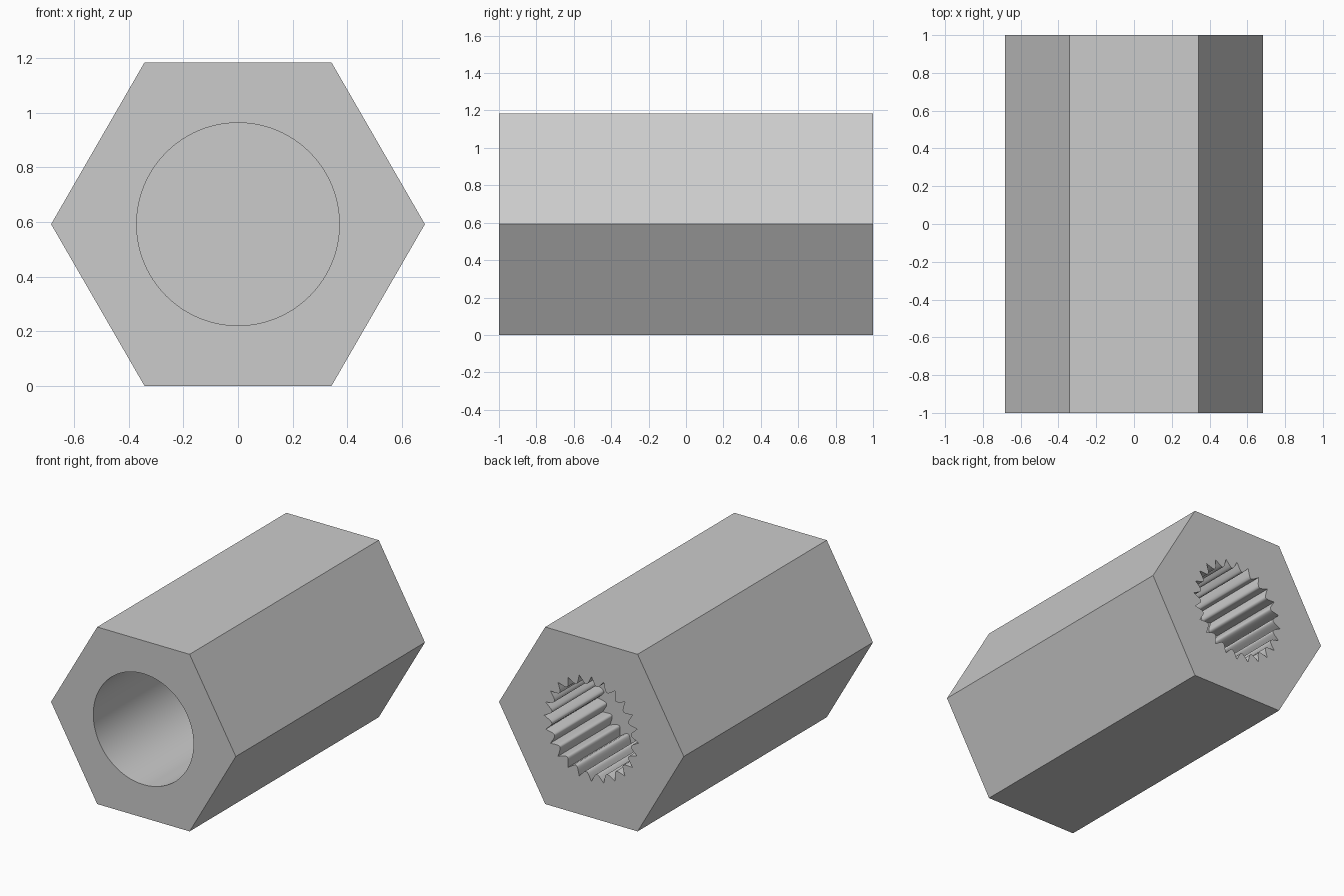
import bpy
import bmesh
from math import sin, cos, pi, radians

cube = bpy.data.objects.get("Cube")
if cube:
    bpy.data.objects.remove(cube, do_unlink=True)

HEX_RADIUS = 0.684
CENTRE_Z = HEX_RADIUS * sin(pi / 3)
BORE_RADIUS, BORE_DEPTH = 0.371, 1.1
GROOVE_RADIUS, RIDGE_RADIUS, SPLINE_DEPTH = 0.35, 0.295, 0.55
TEETH, STEPS = 24, 10

grey = bpy.data.materials.new("plain grey")
grey.use_nodes = True
colour = (0.6, 0.6, 0.6, 1)
grey.diffuse_color = colour
grey.node_tree.nodes["Principled BSDF"].inputs["Base Color"].default_value = colour


def prism(name, radii, y0, y1):
    """Extrude a polar outline along y from y0 to y1."""
    bm = bmesh.new()
    n = len(radii)
    outline = [bm.verts.new((r * cos(2 * pi * i / n), y0, CENTRE_Z + r * sin(2 * pi * i / n)))
               for i, r in enumerate(radii)]
    face = bm.faces.new(outline)
    new = bmesh.ops.extrude_face_region(bm, geom=[face])["geom"]
    moved = [v for v in new if isinstance(v, bmesh.types.BMVert)]
    bmesh.ops.translate(bm, verts=moved, vec=(0, y1 - y0, 0))
    bmesh.ops.recalc_face_normals(bm, faces=bm.faces)
    mesh = bpy.data.meshes.new(name)
    bm.to_mesh(mesh)
    bm.free()
    mesh.materials.append(grey)
    obj = bpy.data.objects.new(name, mesh)
    bpy.context.collection.objects.link(obj)
    return obj


# Hexagonal body
body = prism("hex_body", [HEX_RADIUS] * 6, -1, 1)

# Round blind bore in the front
bore = prism("bore_cutter", [BORE_RADIUS] * 96, -1.1, BORE_DEPTH - 1)

# Splined blind socket in the back: sharp grooves between rounded ridges
tooth = [GROOVE_RADIUS - (GROOVE_RADIUS - RIDGE_RADIUS) * sin(pi * s / STEPS)
         for s in range(STEPS)]
spline = prism("spline_cutter", tooth * TEETH, 1 - SPLINE_DEPTH, 1.1)

# Cut both holes, then drop the cutters
bpy.ops.object.select_all(action="DESELECT")
body.select_set(True)
bpy.context.view_layer.objects.active = body
for cutter in (bore, spline):
    cutter.hide_render = True
    mod = body.modifiers.new(cutter.name, "BOOLEAN")
    mod.operation, mod.solver, mod.object = "DIFFERENCE", "EXACT", cutter
    bpy.ops.object.modifier_apply(modifier=mod.name)
    bpy.data.objects.remove(cutter, do_unlink=True)

bpy.ops.object.shade_smooth_by_angle(angle=radians(40))
